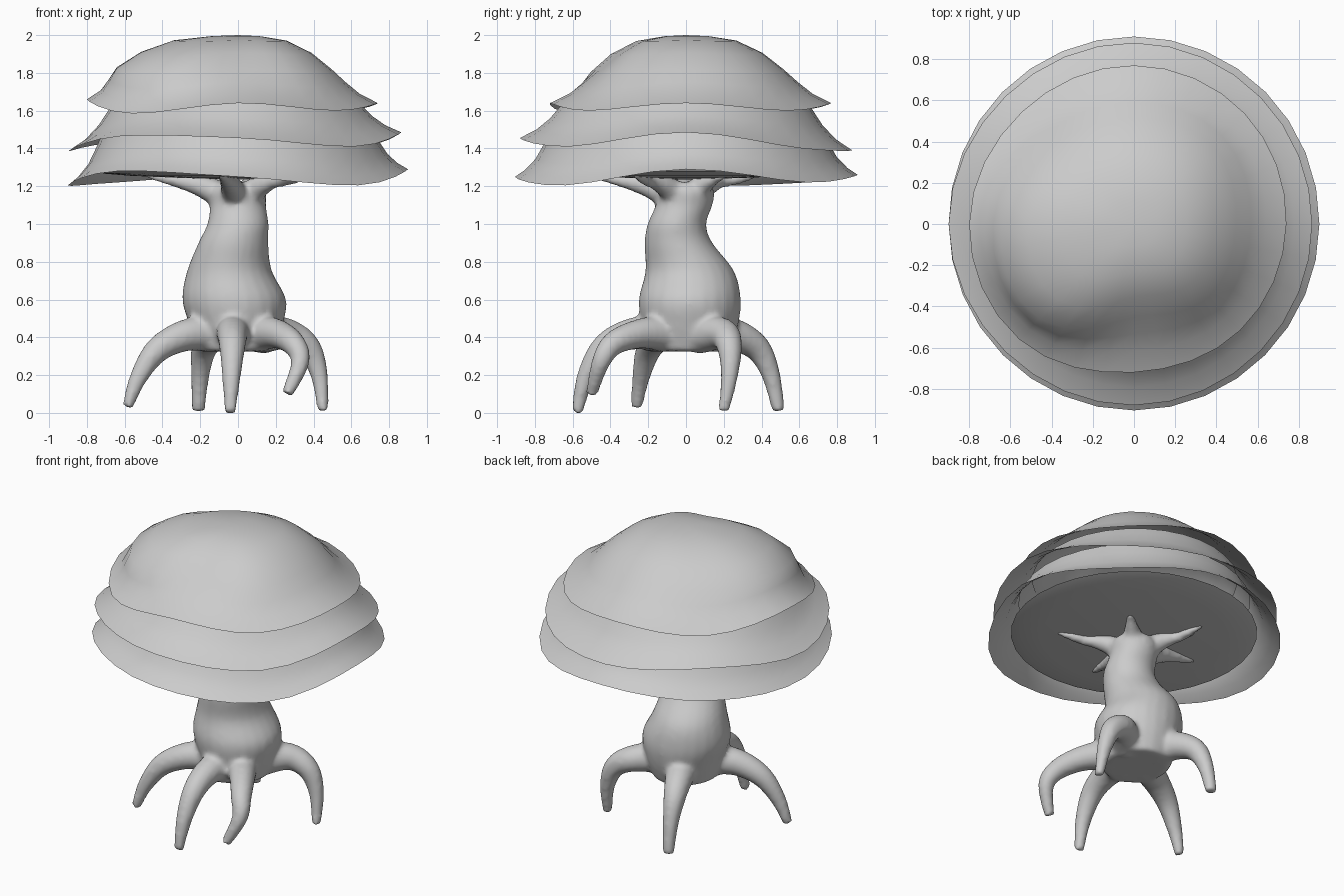
import bpy, bmesh, math
from mathutils import Vector

if "Cube" in bpy.data.objects:
    bpy.data.objects.remove(bpy.data.objects["Cube"])

def finish(name, bm):
    bmesh.ops.recalc_face_normals(bm, faces=bm.faces)
    me = bpy.data.meshes.new(name)
    bm.to_mesh(me)
    bm.free()
    ob = bpy.data.objects.new(name, me)
    bpy.context.collection.objects.link(ob)
    for p in me.polygons:
        p.use_smooth = True
    return ob

def bridge(bm, a, b):
    n = len(a)
    for i in range(n):
        bm.faces.new((a[i], a[(i + 1) % n], b[(i + 1) % n], b[i]))

def spline(pts, steps=5):
    """Catmull-Rom through points of any dimension."""
    P = [pts[0]] + list(pts) + [pts[-1]]
    out = []
    for i in range(1, len(P) - 2):
        for s in range(steps):
            t = s / steps
            out.append([0.5 * (2 * b + (c - a) * t + (2 * a - 5 * b + 4 * c - d) * t * t
                        + (3 * b - a - 3 * c + d) * t ** 3)
                        for a, b, c, d in zip(P[i - 1], P[i], P[i + 1], P[i + 2])])
    return out + [list(pts[-1])]

def skin(bm, rings):
    loops = [[bm.verts.new(co) for co in r] for r in rings]
    for a, b in zip(loops, loops[1:]):
        bridge(bm, a, b)
    bm.faces.new(loops[0][::-1])
    bm.faces.new(loops[-1])

def limb(bm, pts, n=14):
    """Tapered round limb; points are (x, y, z, radius)."""
    pts = spline(pts)
    pos = [Vector(p[:3]) for p in pts]
    d = pos[-1] - pos[0]
    side = Vector((-d.y, d.x, 0)).normalized()
    rings = []
    for i, p in enumerate(pos):
        t = (pos[min(i + 1, len(pos) - 1)] - pos[max(i - 1, 0)]).normalized()
        u = t.cross(side).normalized()
        w = u.cross(t)
        rings.append([p + pts[i][3] * (u * math.cos(k * math.tau / n) + w * math.sin(k * math.tau / n))
                      for k in range(n)])
    skin(bm, rings)

# Trunk: (centre x, centre y, z, radius x, radius y)
bm = bmesh.new()
trunk = spline([(-.01, .01, .325, .2, .22), (-.01, .02, .46, .245, .255), (-.02, .02, .6, .275, .27),
                (-.045, .02, .75, .225, .235), (-.025, -.04, .9, .185, .18), (0, -.048, 1.0, .162, .155),
                (0, -.01, 1.1, .148, .15), (0, 0, 1.17, .15, .15), (0, 0, 1.22, .12, .12)])
N = 24
skin(bm, [[(cx + rx * math.cos(k * math.tau / N), cy + ry * math.sin(k * math.tau / N), z)
           for k in range(N)] for cx, cy, z, rx, ry in trunk])

# Five root legs
for leg in (
    [(-.12, -.06, .42, .1), (-.28, -.14, .41, .085), (-.43, -.2, .33, .068), (-.53, -.24, .18, .047), (-.585, -.26, .03, .03)],
    [(-.02, -.12, .42, .1), (-.03, -.28, .42, .085), (-.03, -.43, .35, .07), (-.035, -.53, .19, .05), (-.042, -.577, 0, .03)],
    [(.1, -.1, .42, .1), (.2, -.24, .42, .08), (.29, -.38, .37, .065), (.33, -.45, .27, .05), (.26, -.5, .1, .032)],
    [(.12, .06, .41, .1), (.25, .19, .42, .085), (.37, .23, .35, .068), (.43, .23, .2, .047), (.45, .2, .01, .03)],
    [(-.07, .12, .42, .1), (-.13, .26, .41, .088), (-.18, .38, .34, .07), (-.2, .45, .2, .05), (-.21, .49, .01, .035)],
):
    limb(bm, leg)

# Five branches under the canopy, two of them forked
for x, y in ((.2, .2), (.29, -.27), (-.26, .27), (-.09, -.5), (-.48, 0)):
    limb(bm, [(.1 * x, .1 * y, 1.13, .08), (.4 * x, .4 * y, 1.2, .06),
              (.7 * x, .7 * y, 1.232, .036), (x, y, 1.26, .02)], 10)
for x, y, dx, dy in ((.29, -.27, .1, .0), (-.26, .27, .02, .1)):
    limb(bm, [(.7 * x, .7 * y, 1.225, .035), (.85 * x + dx * .6, .85 * y + dy * .6, 1.24, .028),
              (x + dx, y + dy, 1.26, .018)], 10)

tree = finish("trunk_and_roots", bm)
m = tree.modifiers.new("blend", 'REMESH')
m.mode = 'VOXEL'
m.voxel_size = .016
m.use_smooth_shade = True
m = tree.modifiers.new("soften", 'SMOOTH')
m.factor = .5
m.iterations = 6

# Canopy layers: eight values around the rim, from +x anticlockwise
def around(vals, t):
    f = t * 8
    i = int(f)
    s = f - i
    a, b, c, d = (vals[(i + k) % 8] for k in (-1, 0, 1, 2))
    return 0.5 * (2 * b + (c - a) * s + (2 * a - 5 * b + 4 * c - d) * s * s + (3 * b - a - 3 * c + d) * s ** 3)

def layer(name, top, rim_r, rim_z, profile, shoulder=(1,) * 8, cap=False, n=32):
    """profile rows: (fraction of rim radius, fraction of drop, shoulder weight)"""
    bm = bmesh.new()
    loops = []
    for fr, h, k in profile:
        loop = []
        for i in range(n):
            t = i / n
            r = around(rim_r, t) * fr * (1 + (around(shoulder, t) - 1) * k)
            z = top + (around(rim_z, t) - top) * h
            loop.append(bm.verts.new((r * math.cos(t * math.tau), r * math.sin(t * math.tau), z)))
        loops.append(loop)
    for a, b in zip(loops, loops[1:]):
        bridge(bm, b, a)
    if cap:
        c = bm.verts.new((0, 0, top))
        for i in range(n):
            bm.faces.new((loops[0][i], loops[0][(i + 1) % n], c))
    return finish(name, bm)

layer("canopy_top", 2.0,
      (.74, .76, .77, .77, .80, .79, .72, .73),
      (1.64, 1.60, 1.64, 1.60, 1.66, 1.585, 1.64, 1.60),
      ((.15, .015, .5), (.33, .08, 1), (.5, .26, 1), (.64, .5, .9), (.75, .69, .5), (.86, .86, .2), (1, 1, 0)),
      (1.05, 1.12, 1.05, 1.12, 1.28, 1.32, .98, 1.1), cap=True)
layer("canopy_middle", 1.66,
      (.865, .87, .88, .88, .90, .88, .88, .87),
      (1.485, 1.40, 1.39, 1.43, 1.385, 1.465, 1.455, 1.41),
      ((.72, 0, 0), (.76, .2, 0), (.82, .5, 0), (.9, .78, 0), (1, 1, 0)))
layer("canopy_bottom", 1.5,
      (.90, .905, .91, .905, .90, .90, .905, .90),
      (1.29, 1.22, 1.26, 1.22, 1.205, 1.28, 1.25, 1.205),
      ((.79, 0, 0), (.83, .3, 0), (.88, .62, 0), (.94, .85, 0), (1, 1, 0)))

# Shallow dished underside that closes the canopy
layer("canopy_underside", 1.235, (.76,) * 8, (1.28,) * 8,
      ((.4, .2, 0), (.75, .45, 0), (.93, .7, 0), (1, 1, 0)), cap=True).data.flip_normals()
